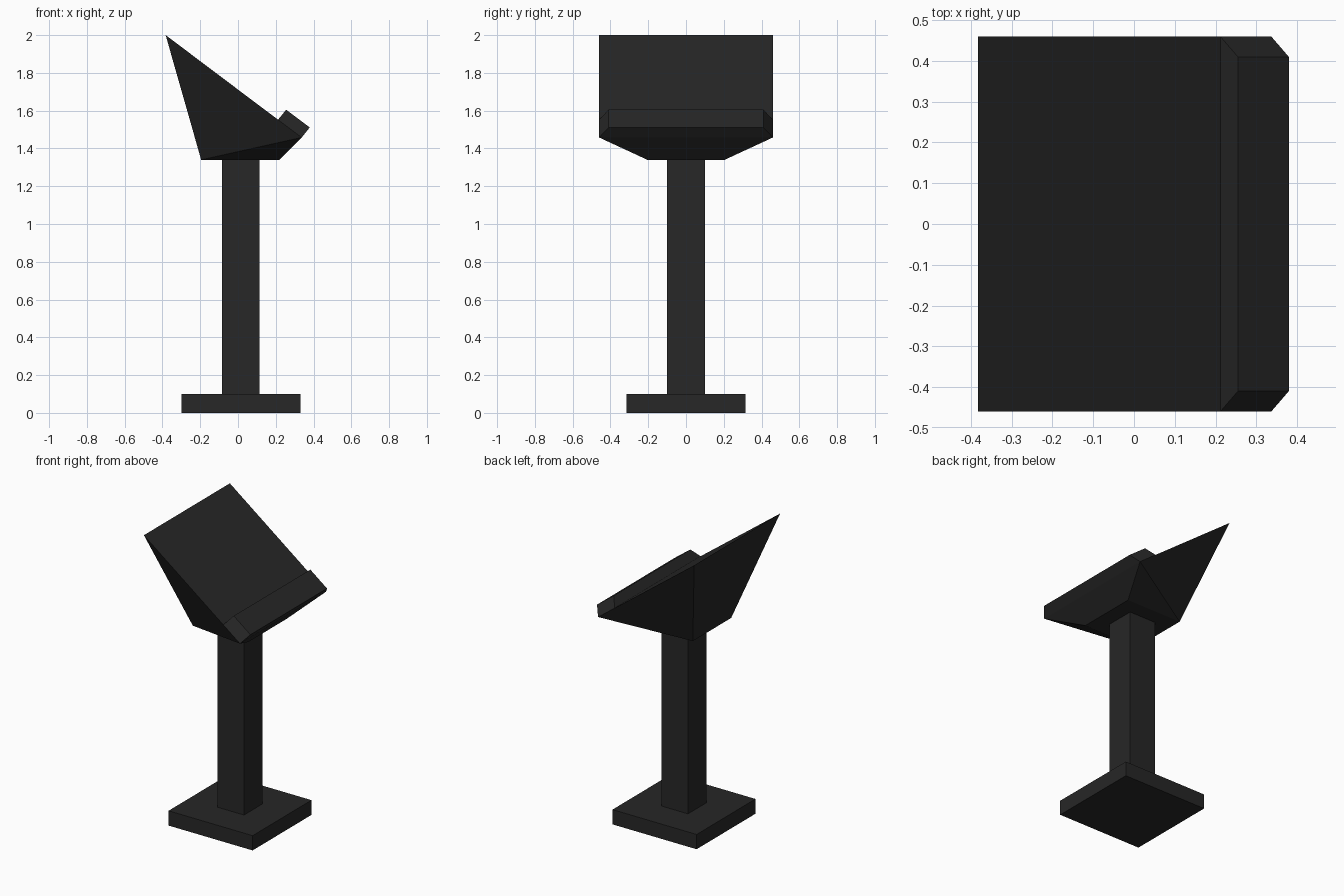
import bpy, bmesh

if "Cube" in bpy.data.objects:
    bpy.data.objects.remove(bpy.data.objects["Cube"])

dark = bpy.data.materials.new("dark_paint")
dark.diffuse_color = (0.02, 0.02, 0.02, 1)
dark.use_nodes = True
dark.node_tree.nodes["Principled BSDF"].inputs["Base Color"].default_value = dark.diffuse_color


def finish(name, bm):
    """Turn a bmesh into a named flat-shaded object."""
    bmesh.ops.recalc_face_normals(bm, faces=bm.faces)
    mesh = bpy.data.meshes.new(name)
    bm.to_mesh(mesh)
    bm.free()
    mesh.materials.append(dark)
    obj = bpy.data.objects.new(name, mesh)
    bpy.context.collection.objects.link(obj)
    return obj


def box(name, x0, x1, half_y, z0, z1):
    """Axis-aligned block, symmetric in y."""
    bm = bmesh.new()
    bmesh.ops.create_cube(bm, size=1)
    for v in bm.verts:
        v.co.x = x0 if v.co.x < 0 else x1
        v.co.y = half_y if v.co.y > 0 else -half_y
        v.co.z = z0 if v.co.z < 0 else z1
    return finish(name, bm)


def hull(name, points):
    """Convex solid from (x, half_y, z) points mirrored across y."""
    bm = bmesh.new()
    for x, y, z in points:
        for side in (-1, 1):
            bm.verts.new((x, side * y, z))
    bmesh.ops.convex_hull(bm, input=bm.verts)
    bmesh.ops.dissolve_limit(bm, angle_limit=0.01, verts=bm.verts, edges=bm.edges)
    return finish(name, bm)


# Square foot and upright
box("base", -0.30, 0.33, 0.315, 0.0, 0.10)
box("post", -0.085, 0.115, 0.10, 0.10, 1.345)

# Sloped head: wide reading surface tapering to a small underside
hull("sloped_head", [
    (-0.383, 0.46, 2.0), (0.337, 0.46, 1.458),
    (0.22, 0.205, 1.34), (-0.195, 0.205, 1.34),
])

# Ledge along the low edge, narrowing at its ends
hull("ledge", [
    (0.212, 0.46, 1.552), (0.337, 0.46, 1.458),
    (0.255, 0.41, 1.605), (0.38, 0.41, 1.511),
])
